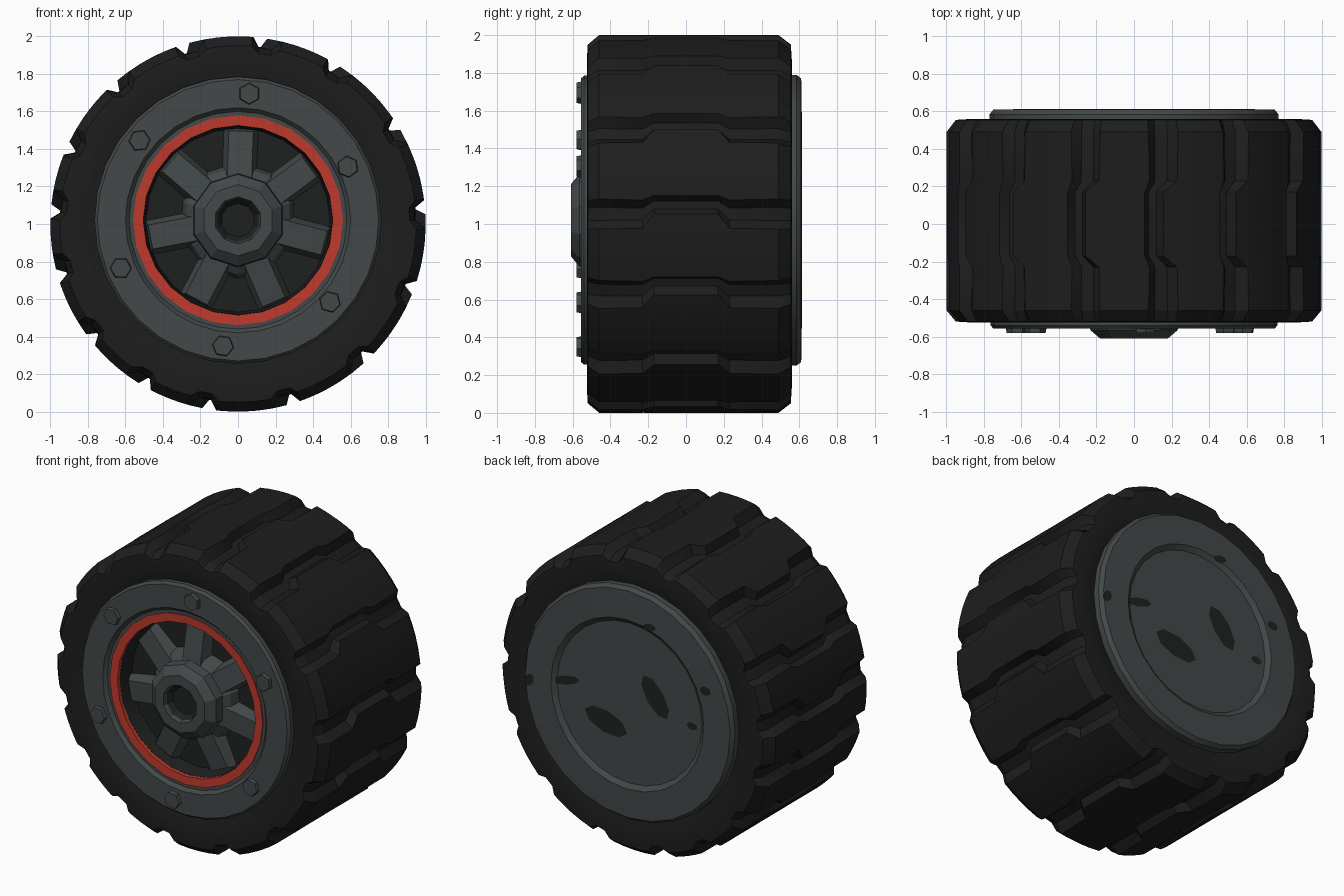
import bpy, bmesh, math
from math import sin, cos, pi, radians
from mathutils import Matrix, Vector

if "Cube" in bpy.data.objects:
    bpy.data.objects.remove(bpy.data.objects["Cube"])


def material(name, rgb):
    m = bpy.data.materials.new(name)
    m.diffuse_color = (*rgb, 1)
    m.use_nodes = True
    m.node_tree.nodes["Principled BSDF"].inputs["Base Color"].default_value = m.diffuse_color
    return m


RUBBER = material("black rubber", (0.0125, 0.0125, 0.0125))
METAL = material("grey metal", (0.056, 0.065, 0.065))
RED = material("red trim", (0.52, 0.042, 0.026))
DARK = material("dark recess", (0.0135, 0.0145, 0.0145))


def finish(name, bm, mat, smooth=None):
    bmesh.ops.remove_doubles(bm, verts=bm.verts, dist=1e-5)
    bmesh.ops.recalc_face_normals(bm, faces=bm.faces)
    me = bpy.data.meshes.new(name)
    bm.to_mesh(me)
    bm.free()
    me.materials.append(mat)
    ob = bpy.data.objects.new(name, me)
    bpy.context.collection.objects.link(ob)
    if smooth:
        bpy.ops.object.select_all(action='DESELECT')
        ob.select_set(True)
        bpy.context.view_layer.objects.active = ob
        bpy.ops.object.shade_smooth_by_angle(angle=radians(smooth))
    return ob


def point(r, a, y, zc):
    return (r * cos(a), y, zc + r * sin(a))


def skin(bm, rings):
    """Quads between neighbouring closed loops of points."""
    loops = [[bm.verts.new(p) for p in ring] for ring in rings]
    for A, B in zip(loops, loops[1:]):
        n = len(A)
        for i in range(n):
            j = (i + 1) % n
            bm.faces.new((A[i], A[j], B[j], B[i]))


def lathe(name, profile, mat, sides, smooth=None, zc=1.02, turn=0.0):
    """Spin (radius, y) points about the axle."""
    bm = bmesh.new()
    skin(bm, [[point(max(r, 1e-7), turn + 2 * pi * i / sides, y, zc)
               for i in range(sides)] for r, y in profile])
    bmesh.ops.remove_doubles(bm, verts=bm.verts, dist=1e-5)
    bmesh.ops.dissolve_degenerate(bm, edges=bm.edges, dist=1e-6)
    return finish(name, bm, mat, smooth)


# Tyre: rows of (y, block radius, groove radius, angular shift, groove half width)
grooves = [-166, -144, -122, -101, -75, -48, -22, 3, 30, 57, 81, 105, 130, 154, 174]
rows = [(-0.49, .70, .70, 0, .08), (-0.515, .80, .80, 0, .08),
        (-0.525, .87, .87, 0, .08), (-0.52, .95, .915, 0, .08),
        (-0.46, 1.0, .945, 0, .08), (-0.23, 1.0, .945, 0, .075),
        (-0.17, 1.0, .95, .05, .05), (0.17, 1.0, .95, .05, .05),
        (0.23, 1.0, .945, 0, .075), (0.49, 1.0, .945, 0, .08),
        (0.555, .95, .915, 0, .08), (0.56, .87, .87, 0, .08),
        (0.55, .80, .80, 0, .08), (0.53, .70, .70, 0, .08)]
bm = bmesh.new()
rings = []
for y, rb, rg, shift, w in rows:
    ring = []
    for k, g in enumerate(grooves):
        a = radians(g) + shift
        nxt = radians(grooves[(k + 1) % len(grooves)]) + shift
        if nxt < a:
            nxt += 2 * pi
        # groove floor
        ring += [point(rg, a - w * .4, y, 1.0), point(rg, a + w * .5, y, 1.0)]
        # tread block
        s, e = a + w, nxt - w
        ring += [point(rb, s + (e - s) * t / 4, y, 1.0) for t in range(5)]
    rings.append(ring)
rings.append(rings[0])
skin(bm, rings)
finish("tyre", bm, RUBBER, 25)

# Rim flanges
lathe("front_rim", [(.765, -.48), (.765, -.54), (.75, -.557), (.60, -.557),
                    (.58, -.535), (.55, -.535), (.55, -.47)], METAL, 32, 20)
lathe("back_rim", [(.77, .5), (.77, .585), (.75, .61), (.56, .613), (.53, .59),
                   (0, .59)], METAL, 28, 20)

# Flat red trim ring and dark well behind the spokes
lathe("red_ring", [(.56, -.47), (.56, -.542), (.505, -.54), (.505, -.515)], RED, 24, 20)
lathe("wheel_well", [(.52, -.50), (.504, -.515), (.49, -.41), (0, -.41)], DARK, 24, 20)

# Hub with chamfered collar and hollow centre
lathe("hub", [(.31, -.41), (.29, -.47), (.25, -.50), (.245, -.565), (.19, -.61), (.125, -.61),
              (.115, -.57)], METAL, 10, turn=radians(18))
lathe("hub_socket", [(.116, -.585), (.09, -.55), (0, -.55)], DARK, 10, turn=radians(18))

# Spokes: flared bars sloping down towards the rim
for k in range(7):
    a = radians(88) + k * 2 * pi / 7
    bm = bmesh.new()
    v = {}
    for i, (r, top) in enumerate(((.20, -.505), (.475, -.465))):
        for j, (w, y, dr) in enumerate(((-.095, -.40, .015), (-.065, top, 0),
                                        (.065, top, 0), (.095, -.40, .015))):
            rr = r + dr
            v[i, j] = bm.verts.new((rr * cos(a) - w * sin(a), y,
                                    1.02 + rr * sin(a) + w * cos(a)))
    for j in range(4):
        n = (j + 1) % 4
        bm.faces.new((v[0, j], v[0, n], v[1, n], v[1, j]))
    for i in range(2):
        bm.faces.new([v[i, j] for j in range(4)])
    finish(f"spoke_{k + 1}", bm, METAL)

# Hexagonal bolts on the flange
for k, (x, z) in enumerate(((.06, 1.695), (.585, 1.305), (.49, .585), (-.08, .35),
                            (-.625, .765), (-.525, 1.445))):
    bm = bmesh.new()
    bmesh.ops.create_cone(bm, cap_ends=True, segments=6, radius1=.062, radius2=.054,
                          depth=.04,
                          matrix=Matrix.Translation((x, -.56, z)) @
                          Matrix.Rotation(pi / 2, 4, 'X') @
                          Matrix.Rotation(radians(k * 7), 4, 'Z'))
    finish(f"bolt_{k + 1}", bm, METAL)

# Thin dark openings on the back: (x, z, half length, half width, tilt, y)
for k, (x, z, l, w, tilt, y) in enumerate((
        (.17, .855, .16, .075, -15, .59), (-.19, 1.11, .15, .07, 125, .59),
        (.46, 1.05, .10, .03, 15, .59), (-.46, .99, .04, .025, 0, .59),
        (.72, .99, .045, .03, 60, .607), (-.16, 1.57, .05, .025, 10, .609),
        (-.57, 1.26, .04, .03, 0, .609))):
    bm = bmesh.new()
    bmesh.ops.create_circle(bm, cap_ends=True, segments=8, radius=1,
                            matrix=Matrix.Translation((x, y + .004, z)) @
                            Matrix.Rotation(radians(tilt), 4, 'Y') @
                            Matrix.Diagonal((l, 1, w, 1)) @
                            Matrix.Rotation(-pi / 2, 4, 'X'))
    finish(f"back_opening_{k + 1}", bm, DARK)
